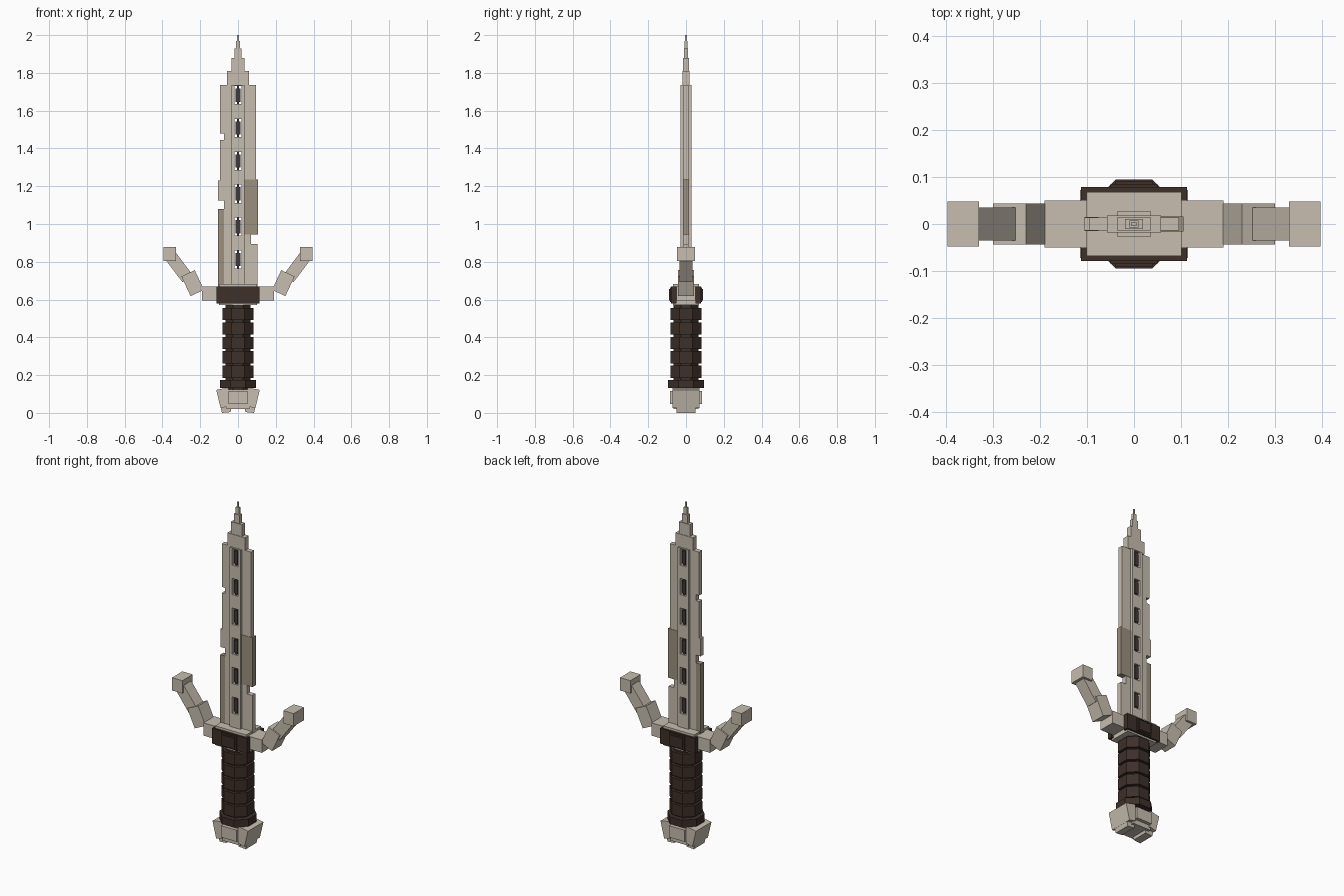
import bpy, bmesh
from math import radians, pi, cos
from mathutils import Matrix

cube = bpy.data.objects.get("Cube")
if cube:
    bpy.data.objects.remove(cube, do_unlink=True)


def material(name, r, g, b):
    m = bpy.data.materials.new(name)
    m.use_nodes = True
    m.diffuse_color = (r, g, b, 1)
    m.node_tree.nodes["Principled BSDF"].inputs["Base Color"].default_value = (r, g, b, 1)
    return m


BONE = material("pale bone", 0.57, 0.51, 0.43)
TAN = material("worn tan", 0.33, 0.28, 0.21)
BROWN = material("dark brown leather", 0.048, 0.029, 0.022)
SOOT = material("dark slot grey", 0.055, 0.040, 0.038)


def finish(name, bm, mat):
    bmesh.ops.recalc_face_normals(bm, faces=bm.faces)
    mesh = bpy.data.meshes.new(name)
    bm.to_mesh(mesh)
    bm.free()
    mesh.materials.append(mat)
    obj = bpy.data.objects.new(name, mesh)
    bpy.context.collection.objects.link(obj)
    return obj


def boxes(name, mat, items):
    """Each item is x0, x1, half depth, z0, z1; all boxes are centred on y = 0."""
    bm = bmesh.new()
    for x0, x1, d, z0, z1 in items:
        place = Matrix.Translation(((x0 + x1) / 2, 0, (z0 + z1) / 2))
        size = Matrix.Diagonal((x1 - x0, 2 * d, z1 - z0, 1))
        bmesh.ops.create_cube(bm, size=1, matrix=place @ size)
    return finish(name, bm, mat)


def tilted(name, mat, x, z, size, angle):
    bm = bmesh.new()
    m = Matrix.Translation((x, 0, z)) @ Matrix.Rotation(radians(angle), 4, "Y")
    bmesh.ops.create_cube(bm, size=1, matrix=m @ Matrix.Diagonal((*size, 1)))
    return finish(name, bm, mat)


def octagon(name, mat, apothem, z0, z1):
    bm = bmesh.new()
    r = apothem / cos(pi / 8)
    m = Matrix.Translation((0, 0, (z0 + z1) / 2)) @ Matrix.Rotation(pi / 8, 4, "Z")
    bmesh.ops.create_cone(bm, cap_ends=True, segments=8, radius1=r, radius2=r,
                          depth=z1 - z0, matrix=m)
    return finish(name, bm, mat)


def extrude_profile(name, mat, points, d):
    bm = bmesh.new()
    face = bm.faces.new([bm.verts.new((x, -d, z)) for x, z in points])
    new = bmesh.ops.extrude_face_region(bm, geom=[face])["geom"]
    bmesh.ops.translate(bm, vec=(0, 2 * d, 0),
                        verts=[v for v in new if isinstance(v, bmesh.types.BMVert)])
    return finish(name, bm, mat)


# Blade ridge with a row of open slots
BASE, TOP = 0.66, 1.735
slots = [0.812 + 0.174 * i for i in range(6)]
ridge = [(-0.035, -0.019, 0.028, BASE, TOP), (0.019, 0.035, 0.028, BASE, TOP)]
low = BASE
for z in slots:
    ridge.append((-0.019, 0.019, 0.028, low, z - 0.048))
    low = z + 0.048
ridge.append((-0.019, 0.019, 0.028, low, TOP))
boxes("blade_ridge", BONE, ridge)
boxes("slot_bars", SOOT, [(-0.012, 0.012, 0.022, z - 0.035, z + 0.035) for z in slots])
boxes("slot_pins", SOOT, [(-0.006, 0.006, 0.02, z - 0.048, z + 0.048) for z in slots])

# Chipped cutting edges
boxes("right_edge", BONE, [
    (-0.075, -0.035, 0.014, BASE, TOP),
    (-0.095, -0.075, 0.014, 1.48, TOP),
    (-0.095, -0.075, 0.014, 1.23, 1.445),
    (-0.105, -0.075, 0.014, 1.125, 1.23)])
boxes("right_worn_edge", TAN, [(-0.105, -0.075, 0.015, BASE, 1.08)])
boxes("left_edge", BONE, [
    (0.035, 0.095, 0.014, 1.235, TOP),
    (0.035, 0.068, 0.014, 0.895, 0.945),
    (0.035, 0.103, 0.014, BASE, 0.895)])
boxes("left_worn_edge", TAN, [(0.035, 0.105, 0.016, 0.945, 1.235)])

# Stepped point
boxes("blade_tip", BONE, [
    (-0.057, 0.057, 0.018, TOP, 1.81),
    (-0.035, 0.035, 0.015, 1.81, 1.88),
    (-0.019, 0.019, 0.011, 1.88, 1.93),
    (-0.010, 0.010, 0.007, 1.93, 1.97),
    (-0.005, 0.005, 0.004, 1.97, 2.0)])

# Guard: bone core, cross bar and dark clasps front and back
boxes("guard_core", BONE, [(-0.101, 0.101, 0.068, 0.57, 0.683)])
boxes("guard_bar", BONE, [(-0.19, 0.19, 0.05, 0.595, 0.67)])
for side, s in (("front", -1), ("back", 1)):
    bm = bmesh.new()
    for cx, cy, w, d, h in ((0, 0.073, 0.226, 0.012, 0.09),
                            (-0.107, 0.064, 0.012, 0.028, 0.09),
                            (0.107, 0.064, 0.012, 0.028, 0.09),
                            (0, 0.081, 0.1, 0.008, 0.076),
                            (0, 0.085, 0.078, 0.011, 0.06)):
        m = Matrix.Translation((cx, s * cy, 0.625))
        bmesh.ops.create_cube(bm, size=1, matrix=m @ Matrix.Diagonal((w, d, h, 1)))
    finish(side + "_clasp", bm, BROWN)

# Curved horns of the guard
for side, s in (("left", 1), ("right", -1)):
    tilted(side + "_horn_lower", BONE, s * 0.24, 0.687, (0.078, 0.086, 0.115), s * 25)
    tilted(side + "_horn_middle", BONE, s * 0.313, 0.772, (0.066, 0.07, 0.15), s * 37)
    tilted(side + "_horn_tip", BONE, s * 0.362, 0.842, (0.067, 0.096, 0.075), 0)

# Wrapped grip
octagon("grip_core", BROWN, 0.066, 0.12, 0.575)
for i in range(5):
    z = 0.218 + 0.0765 * i
    octagon("grip_wrap_%d" % (i + 1), BROWN, 0.082, z - 0.032, z + 0.032)
octagon("grip_collar", BROWN, 0.094, 0.132, 0.175)

# Pommel with flared wings and two feet
boxes("pommel_core", BONE, [(-0.05, 0.05, 0.085, 0.048, 0.116),
                            (-0.06, 0.06, 0.065, 0.02, 0.125)])
for side, s in (("left", 1), ("right", -1)):
    wing = [(0.05, 0.035), (0.092, 0.025), (0.115, 0.122), (0.05, 0.135)]
    foot = [(0.03, 0.04), (0.04, 0.004), (0.085, 0.0), (0.092, 0.03)]
    extrude_profile(side + "_pommel_wing", BONE, [(s * x, z) for x, z in wing], 0.072)
    extrude_profile(side + "_pommel_foot", BONE, [(s * x, z) for x, z in foot], 0.05)
